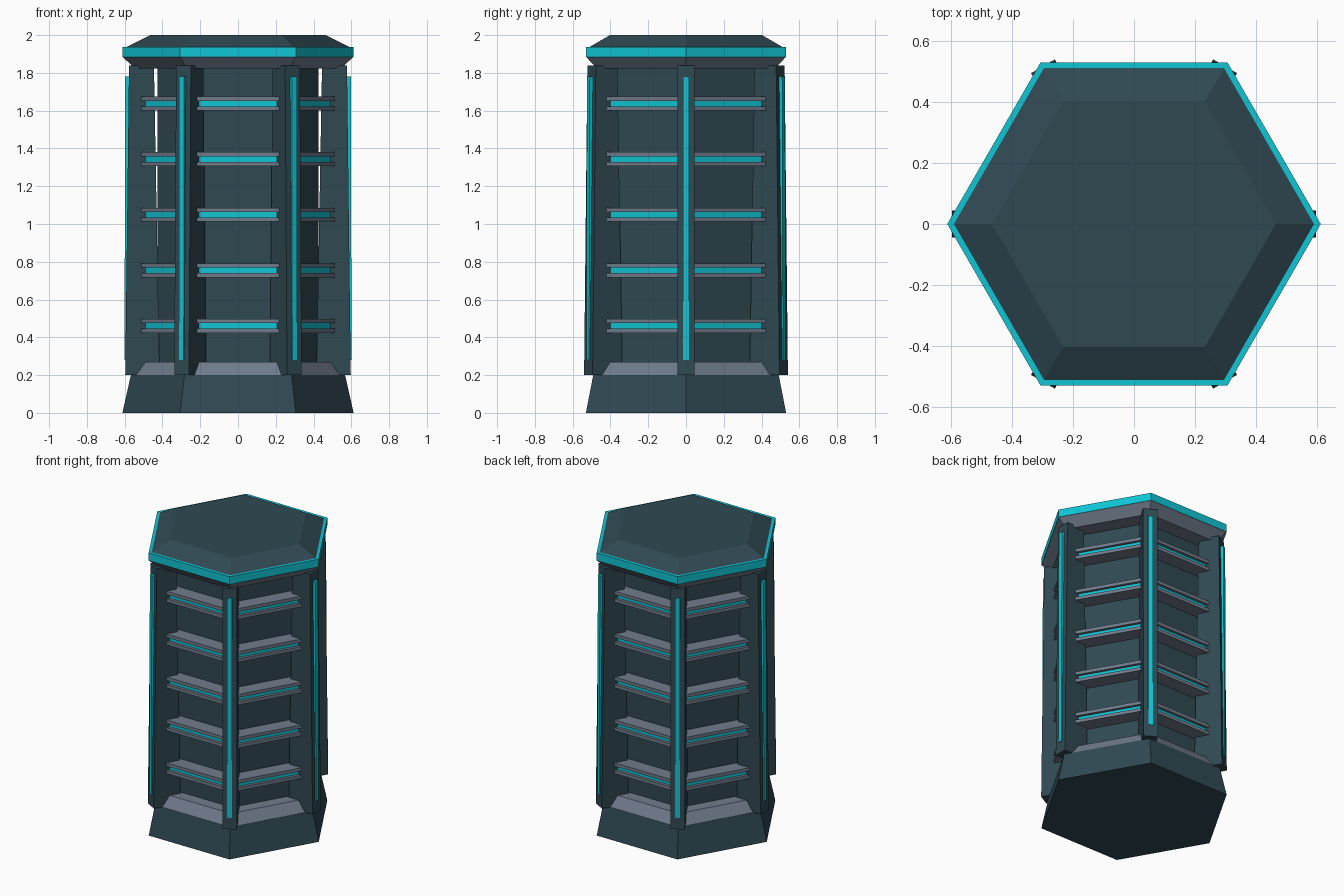
import bpy, bmesh
from math import radians, cos, sin
from mathutils import Matrix

cube = bpy.data.objects.get("Cube")
if cube:
    bpy.data.objects.remove(cube, do_unlink=True)


def material(name, rgb):
    m = bpy.data.materials.new(name)
    m.use_nodes = True
    m.diffuse_color = (*rgb, 1)
    m.node_tree.nodes["Principled BSDF"].inputs["Base Color"].default_value = (*rgb, 1)
    return m


teal = material("dark teal", (0.029, 0.066, 0.085))
grey = material("slate grey", (0.16, 0.2, 0.26))
cyan = material("bright cyan", (0.005, 0.56, 0.66))


def finish(name, bm, mat):
    bmesh.ops.recalc_face_normals(bm, faces=bm.faces)
    mesh = bpy.data.meshes.new(name)
    bm.to_mesh(mesh)
    bm.free()
    mesh.materials.append(mat)
    obj = bpy.data.objects.new(name, mesh)
    bpy.context.scene.collection.objects.link(obj)
    return obj


def hexagon(name, profile, mat):
    """Six-sided solid through (radius, height) rings, corners on the x axis."""
    bm = bmesh.new()
    rings = [[bm.verts.new((r * cos(radians(60 * i)), r * sin(radians(60 * i)), z))
              for i in range(6)] for r, z in profile]
    for low, high in zip(rings, rings[1:]):
        for i in range(6):
            j = (i + 1) % 6
            bm.faces.new((low[i], low[j], high[j], high[i]))
    bm.faces.new(rings[0])
    bm.faces.new(rings[-1])
    return finish(name, bm, mat)


def fin(name, outline, half_width, angle, mat):
    """Radial plate: (radius, height) outline given thickness and turned to a corner."""
    bm = bmesh.new()
    sides = [[bm.verts.new((r, y, z)) for r, z in outline]
             for y in (-half_width, half_width)]
    n = len(outline)
    for side in sides:
        bm.faces.new(side)
    for i in range(n):
        j = (i + 1) % n
        bm.faces.new((sides[0][i], sides[0][j], sides[1][j], sides[1][i]))
    bm.transform(Matrix.Rotation(radians(angle), 4, 'Z'))
    return finish(name, bm, mat)


# Plinth, sloped lip and central column
hexagon("base", [(0.612, 0), (0.567, 0.2)], teal)
hexagon("base_lip", [(0.565, 0.2), (0.515, 0.27)], grey)
hexagon("core", [(0.425, 0.25), (0.425, 1.84)], teal)

# Shelves: two grey plates with a recessed glowing band between them
for i in range(5):
    z = 0.461 + 0.294 * i
    hexagon(f"shelf_lower_{i + 1}", [(0.538, z - 0.037), (0.538, z - 0.014)], grey)
    hexagon(f"shelf_light_{i + 1}", [(0.515, z - 0.014), (0.515, z + 0.014)], cyan)
    hexagon(f"shelf_upper_{i + 1}", [(0.538, z + 0.014), (0.538, z + 0.037)], grey)

# Corner fins with light strips
for i in range(6):
    fin(f"corner_fin_{i + 1}",
        [(0.415, 0.2), (0.597, 0.2), (0.577, 1.84), (0.445, 1.84)], 0.045, 60 * i, teal)
    fin(f"fin_light_{i + 1}",
        [(0.57, 0.28), (0.601, 0.28), (0.597, 1.78), (0.56, 1.78)], 0.015, 60 * i, cyan)

# Roof: flared underside, glowing rim, bevelled cap
hexagon("roof_underside", [(0.545, 1.823), (0.61, 1.884)], grey)
hexagon("roof_rim", [(0.612, 1.884), (0.612, 1.937)], cyan)
hexagon("roof_cap", [(0.59, 1.937), (0.465, 2.0)], teal)
